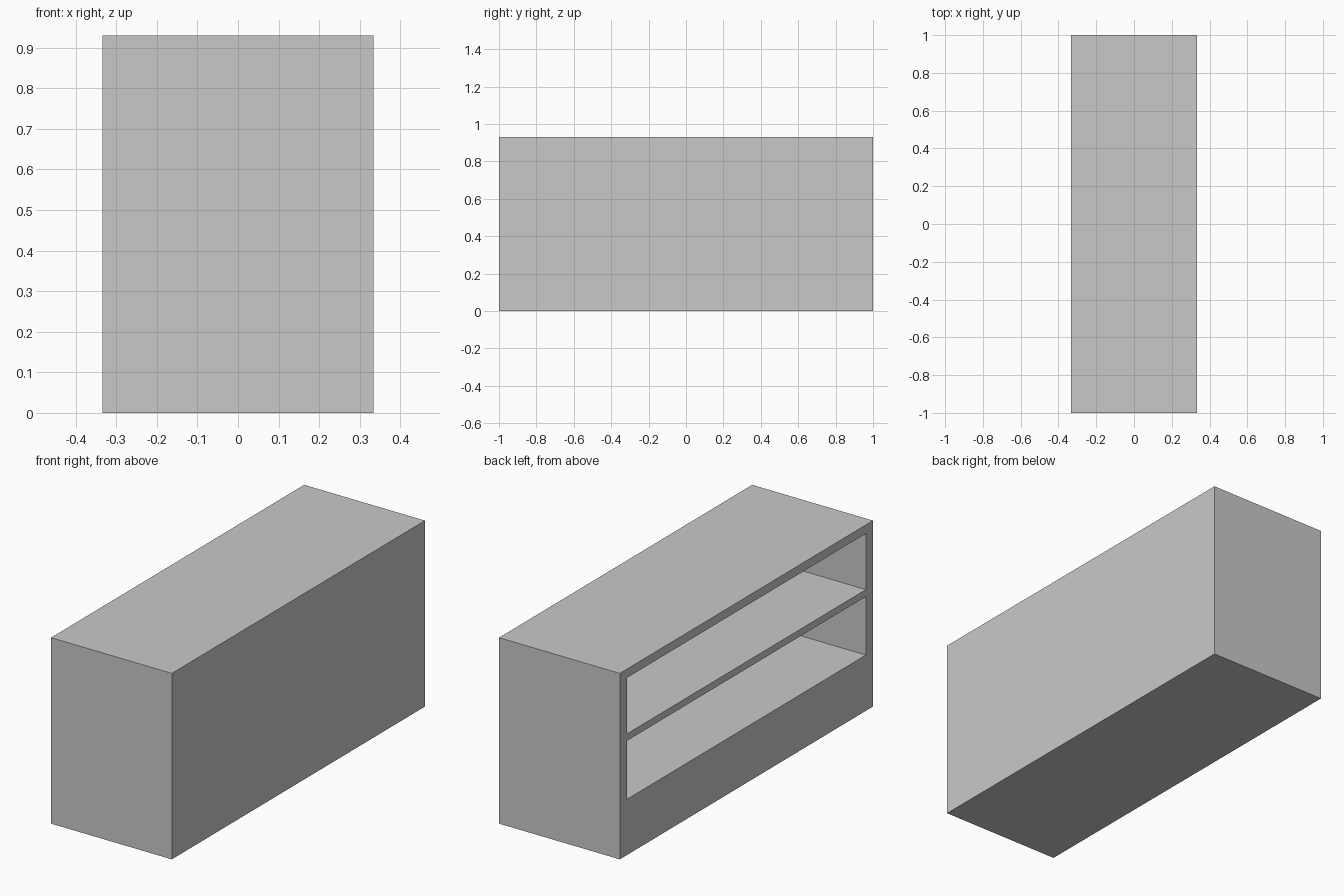
import bpy

if "Cube" in bpy.data.objects:
    bpy.data.objects.remove(bpy.data.objects["Cube"], do_unlink=True)

WIDTH, LENGTH, HEIGHT = 0.668, 2.0, 0.93
SIDE = 0.056          # end panels
PANEL = 0.05          # closed long panel
OPENINGS = [(0.279, 0.571), (0.606, 0.886)]   # bottom and top of each shelf bay

grey = bpy.data.materials.new("plain_grey")
grey.use_nodes = True
colour = (0.584, 0.584, 0.584, 1)
grey.diffuse_color = colour
grey.node_tree.nodes["Principled BSDF"].inputs["Base Color"].default_value = colour


def box(name, low, high):
    """Box spanning two opposite corners."""
    centre = [(a + b) / 2 for a, b in zip(low, high)]
    bpy.ops.mesh.primitive_cube_add(size=1, location=centre)
    obj = bpy.context.object
    obj.name = name
    obj.scale = [b - a for a, b in zip(low, high)]
    bpy.ops.object.transform_apply(location=True, rotation=False, scale=True)
    obj.data.materials.append(grey)
    return obj


# Counter body
body = box("counter_body", (-WIDTH / 2, -LENGTH / 2, 0), (WIDTH / 2, LENGTH / 2, HEIGHT))

# Shelf bays, open on the right side
for i, (bottom, top) in enumerate(OPENINGS):
    cutter = box(f"shelf_bay_cutter_{i}",
                 (-WIDTH / 2 - 0.1, -LENGTH / 2 + SIDE, bottom),
                 (WIDTH / 2 - PANEL, LENGTH / 2 - SIDE, top))
    cutter.hide_render = True
    cut = body.modifiers.new("shelf_bay", "BOOLEAN")
    cut.operation = "DIFFERENCE"
    cut.solver = "EXACT"
    cut.object = cutter
    bpy.context.view_layer.objects.active = body
    bpy.ops.object.modifier_apply(modifier=cut.name)
    bpy.data.objects.remove(cutter, do_unlink=True)
